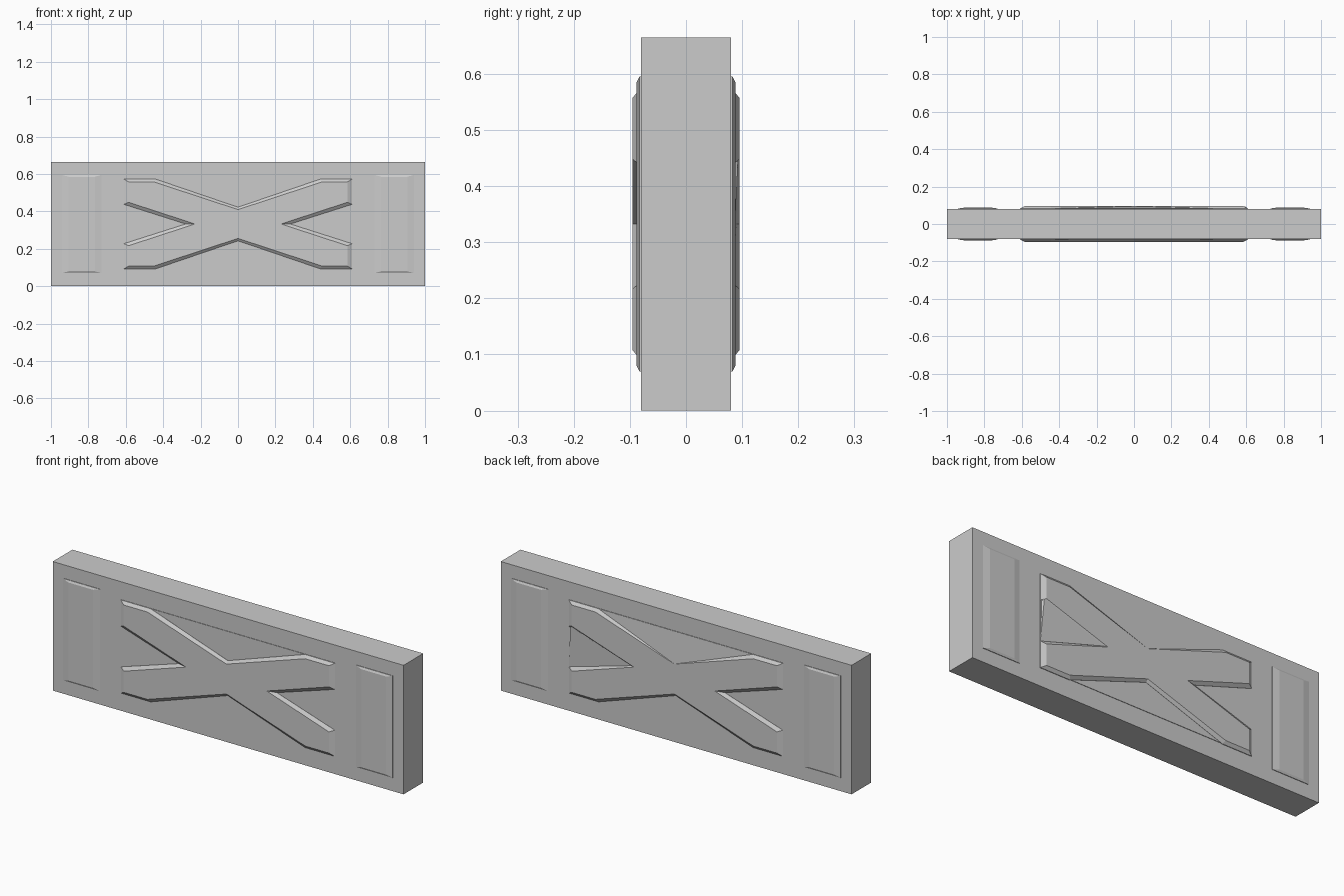
import bpy, bmesh

if "Cube" in bpy.data.objects:
    bpy.data.objects.remove(bpy.data.objects["Cube"])

MID = 0.3325  # mid height of the slab
FACE, STEP = 0.08, 0.083


def loft(name, loops):
    """Stack of equal-length (x, y, z) loops, skinned and capped."""
    bm = bmesh.new()
    rings = [[bm.verts.new(p) for p in loop] for loop in loops]
    n = len(rings[0])
    for a, b in zip(rings, rings[1:]):
        for i in range(n):
            bm.faces.new((a[i], a[(i + 1) % n], b[(i + 1) % n], b[i]))
    caps = [bm.faces.new(rings[0]), bm.faces.new(rings[-1])]
    bmesh.ops.recalc_face_normals(bm, faces=bm.faces)
    bmesh.ops.triangulate(bm, faces=caps)
    me = bpy.data.meshes.new(name)
    bm.to_mesh(me)
    bm.free()
    ob = bpy.data.objects.new(name, me)
    bpy.context.collection.objects.link(ob)
    return ob


def rect(x0, x1, z0, z1, y):
    return [(x0, y, z0), (x1, y, z0), (x1, y, z1), (x0, y, z1)]


def cross(quarter, y):
    """Mirror a quarter outline (top notch, two arm corners, arm end, side notch)."""
    q = quarter
    right = q + [(x, -z) for x, z in q[-2::-1]]
    full = right + [(-x, z) for x, z in right[-2:0:-1]]
    return [(x, y, MID + z) for x, z in full]


# main slab
loft("slab", [rect(-1, 1, 0, 0.665, -FACE), rect(-1, 1, 0, 0.665, FACE)])

outer = [(0, 0.09), (0.44, 0.24), (0.61, 0.24), (0.61, 0.105), (0.28, 0)]
inner = [(0, 0.077), (0.45, 0.225), (0.585, 0.225), (0.585, 0.116), (0.23, 0)]

for side, s in (("front", -1), ("back", 1)):
    # raised side panels with chamfered rims
    for label, m in (("left", -1), ("right", 1)):
        loft(f"{label}_panel_{side}", [
            rect(m * 0.73, m * 0.94, 0.07, 0.595, s * 0.075),
            rect(m * 0.73, m * 0.94, 0.07, 0.595, s * STEP),
            rect(m * 0.765, m * 0.905, 0.08, 0.585, s * 0.088)])
    # shallow centre field
    loft(f"centre_field_{side}", [
        rect(-0.61, 0.61, 0.095, 0.573, s * 0.075),
        rect(-0.61, 0.61, 0.095, 0.573, s * 0.0825)])
    # chamfered cross brace
    loft(f"cross_brace_{side}", [cross(outer, s * 0.078),
                                 cross(outer, s * STEP),
                                 cross(inner, s * 0.095)])

# sloped infill wedges in two notches on the back
loft("back_top_wedge", [
    [(-0.44, 0.079, 0.572), (0, 0.079, 0.41), (0.44, 0.079, 0.572)],
    [(-0.44, STEP, 0.572), (0, 0.0949, 0.41), (0.44, STEP, 0.572)]])
loft("back_side_wedge", [
    [(0.605, 0.079, 0.44), (0.25, 0.079, MID), (0.61, 0.079, 0.228)],
    [(0.595, 0.0925, 0.445), (0.25, 0.09, MID), (0.61, STEP, 0.228)]])
